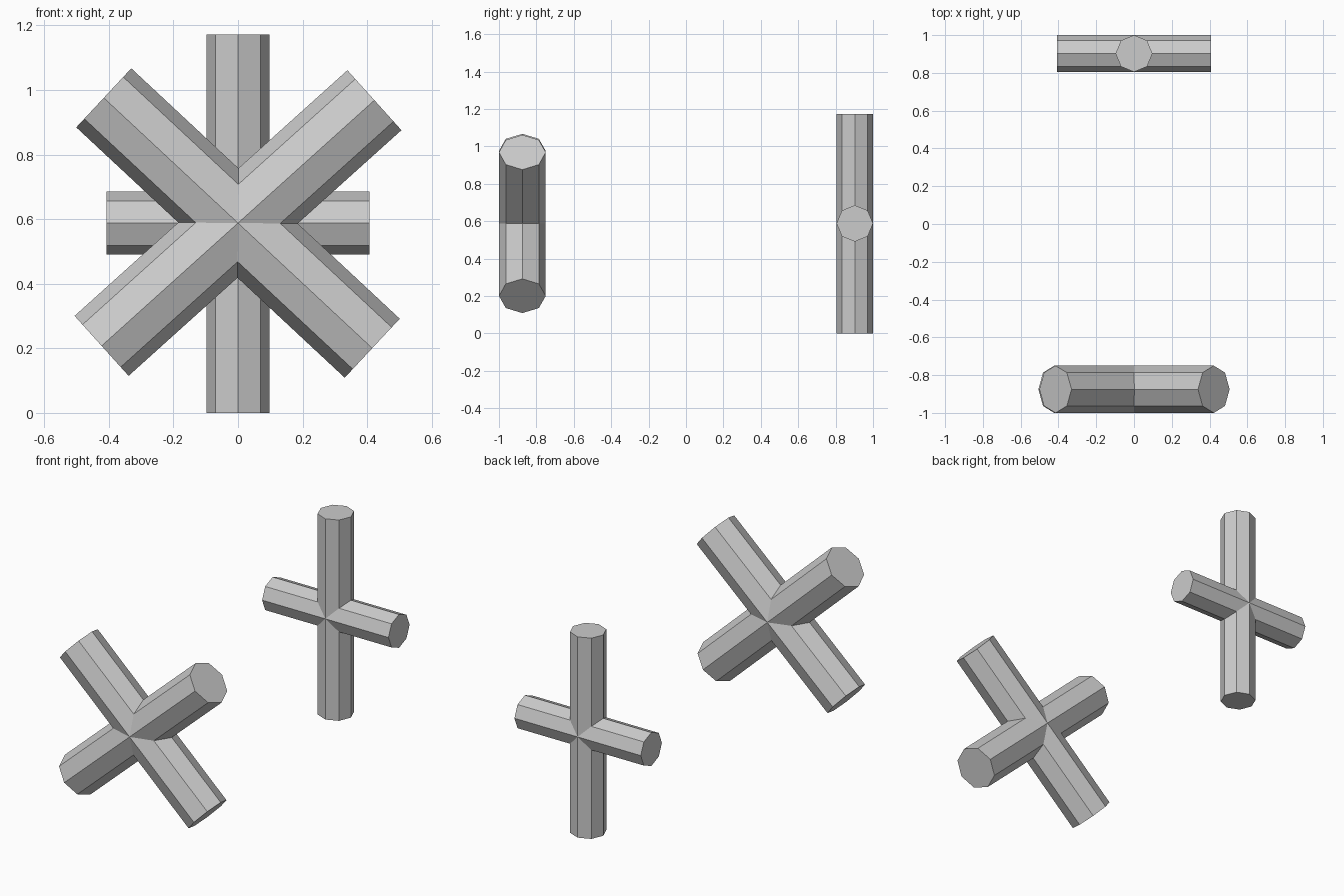
import bpy
from math import radians

if "Cube" in bpy.data.objects:
    bpy.data.objects.remove(bpy.data.objects["Cube"])


def bar(name, y, z, radius, length, tilt):
    """Eight-sided bar centred at (0, y, z), tilted from vertical in the XZ plane."""
    bpy.ops.mesh.primitive_cylinder_add(
        vertices=8, radius=radius, depth=length,
        location=(0, y, z), rotation=(0, radians(tilt), 0))
    ob = bpy.context.object
    ob.name = name
    return ob


# Back: upright plus-shaped cross
bar("back_upright", 0.9025, 0.586, 0.0975, 1.172, 0)
bar("back_crossbar", 0.9025, 0.588, 0.0975, 0.816, 90)

# Front: thicker diagonal cross
bar("front_rising_bar", -0.875, 0.588, 0.125, 1.137, 48)
bar("front_falling_bar", -0.875, 0.588, 0.125, 1.137, -47)
